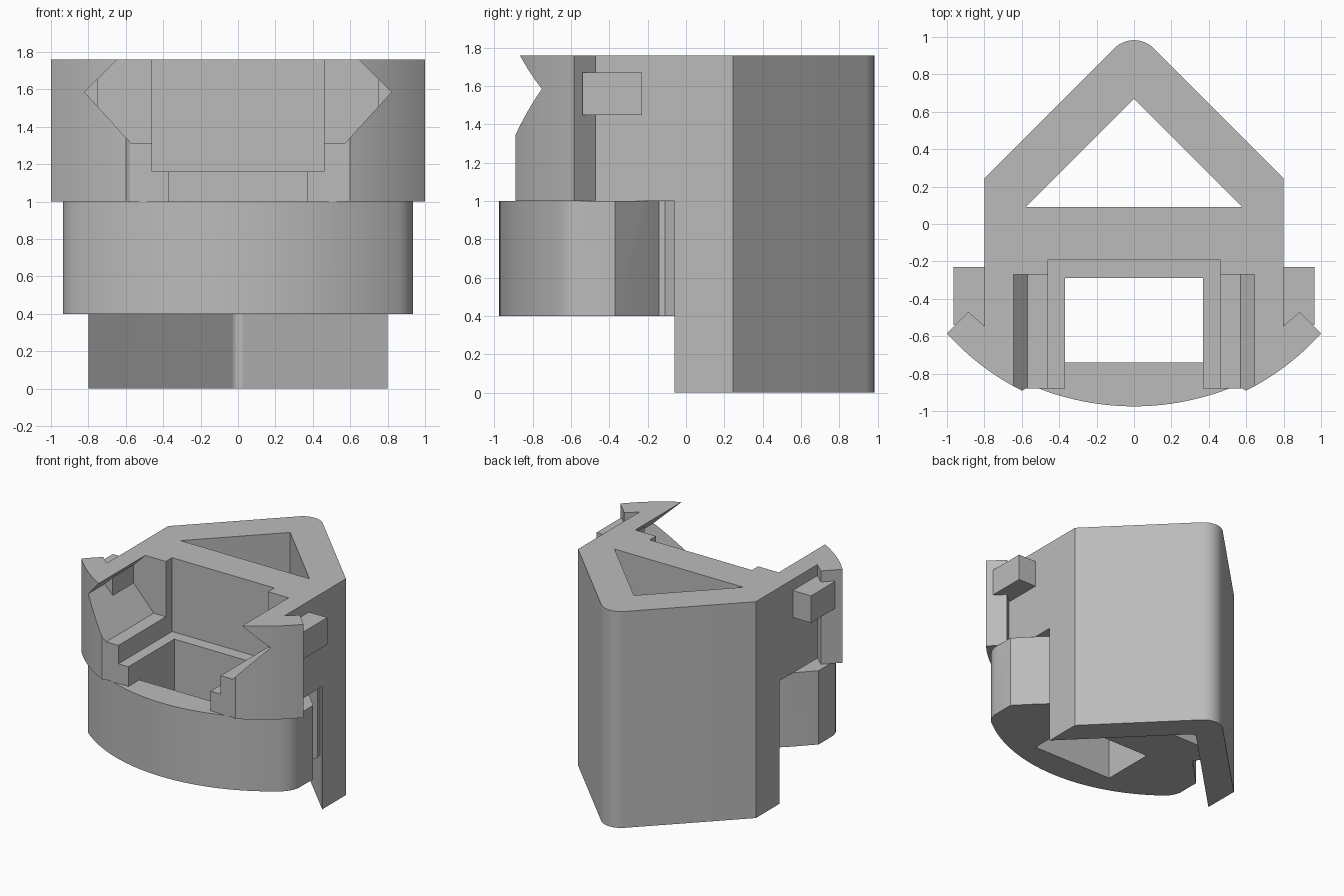
import bpy, bmesh
from math import sin, cos, asin, pi, radians

if "Cube" in bpy.data.objects:
    bpy.data.objects.remove(bpy.data.objects["Cube"], do_unlink=True)

grey = bpy.data.materials.new("plain grey")
grey.use_nodes = True
grey.diffuse_color = (0.5, 0.5, 0.5, 1)
grey.node_tree.nodes["Principled BSDF"].inputs["Base Color"].default_value = (0.5, 0.5, 0.5, 1)


def prism(name, outline, low, high, axis="z"):
    """Extrude a closed outline along z, or an x-z outline along y."""
    bm = bmesh.new()
    place = (lambda a, b, h: (a, b, h)) if axis == "z" else (lambda a, b, h: (a, h, b))
    ends = [[bm.verts.new(place(a, b, h)) for a, b in outline] for h in (low, high)]
    for ring in ends:
        bm.faces.new(ring)
    count = len(outline)
    for i in range(count):
        j = (i + 1) % count
        bm.faces.new((ends[0][i], ends[0][j], ends[1][j], ends[1][i]))
    bmesh.ops.recalc_face_normals(bm, faces=bm.faces)
    mesh = bpy.data.meshes.new(name)
    bm.to_mesh(mesh)
    bm.free()
    mesh.materials.append(grey)
    obj = bpy.data.objects.new(name, mesh)
    bpy.context.collection.objects.link(obj)
    return obj


def box(name, x0, x1, y0, y1, z0, z1):
    return prism(name, [(x0, y0), (x1, y0), (x1, y1), (x0, y1)], z0, z1)


def combine(target, other, operation):
    """Boolean the other part into the target and discard it."""
    mod = target.modifiers.new("combine", "BOOLEAN")
    mod.operation = operation
    mod.solver = "EXACT"
    mod.object = other
    other.hide_render = True
    bpy.context.view_layer.objects.active = target
    bpy.ops.object.modifier_apply(modifier=mod.name)
    bpy.data.objects.remove(other, do_unlink=True)


def mirrored(half):
    """Complete a right-hand outline running from front to back."""
    return half + [(-x, y) for x, y in reversed(half) if x > 0]


def front_arc(center, radius, x0, x1, steps):
    a0, a1 = asin(x0 / radius), asin(x1 / radius)
    angles = [a0 + (a1 - a0) * i / steps for i in range(steps + 1)]
    return [(radius * sin(a), center - radius * cos(a)) for a in angles]


def round_tip(apex, radius, steps=8):
    """Right half of a rounded right-angled tip, ending on the centre line."""
    center = apex - radius * 2 ** 0.5
    angles = [pi / 4 * (1 - i / steps) for i in range(steps)]
    return [(radius * sin(a), center + radius * cos(a)) for a in angles] + [(0, center + radius)]


# V-shaped back wall
outer_tip = round_tip(1.045, 0.15)
inner_tip = round_tip(0.74, 0.045)
right = [(0.8, -0.06), (0.8, 0.245)] + outer_tip
left = [(-x, y) for x, y in reversed(right[:-1])]
inner = [(-x, y) for x, y in inner_tip] + [(x, y) for x, y in reversed(inner_tip[:-1])]
body = prism("body", right + left + inner, 0, 1.2)

# Upper block with swept front corners
upper_half = ([(0.37, -0.88), (0.58, -0.88)] + front_arc(0.31, 1.342, 0.6, 1.0, 12)
              + [(0.885, -0.47), (0.8, -0.545), (0.8, 0.245)] + outer_tip)
upper = prism("upper_block", mirrored(upper_half), 1, 1.76)

# Angled front opening, pocket and channel
opening = [(0.545, 1.86), (0.82, 1.585), (0.57, 1.31)]
opening += [(-x, z) for x, z in reversed(opening)]
combine(upper, prism("opening_cutter", opening, -1.2, -0.27, "y"), "DIFFERENCE")
combine(upper, box("pocket_cutter", -0.46, 0.46, -1.2, -0.19, 1.16, 1.9), "DIFFERENCE")
combine(upper, box("channel_cutter", -0.37, 0.37, -1.2, -0.29, 0.9, 1.3), "DIFFERENCE")

# Round-fronted lower block with side grooves
lower_half = (front_arc(0.43, 1.405, 0, 0.89, 24)
              + [(0.92, -0.61), (0.935, -0.56), (0.935, -0.37), (0.77, -0.2), (0.7, -0.14),
                 (0.7, -0.11), (0.75, -0.05), (0.7, 0.1), (0, 0.8)])
lower = prism("lower_block", mirrored(lower_half), 0.4, 1)

combine(body, lower, "UNION")
combine(body, upper, "UNION")

# Side lugs
for side in (-1, 1):
    x0, x1 = sorted((side * 0.75, side * 0.965))
    combine(body, box("side_lug", x0, x1, -0.54, -0.23, 1.45, 1.67), "UNION")

# Through holes
combine(body, box("square_hole_cutter", -0.37, 0.37, -0.74, -0.29, 0.3, 1.1), "DIFFERENCE")
triangle = [(-0.58, 0.09), (0.58, 0.09), (0, 0.67)]
combine(body, prism("triangle_hole_cutter", triangle, -0.1, 1.9), "DIFFERENCE")

bpy.ops.object.select_all(action="DESELECT")
body.select_set(True)
bpy.context.view_layer.objects.active = body
bpy.ops.object.shade_smooth_by_angle(angle=radians(20))
